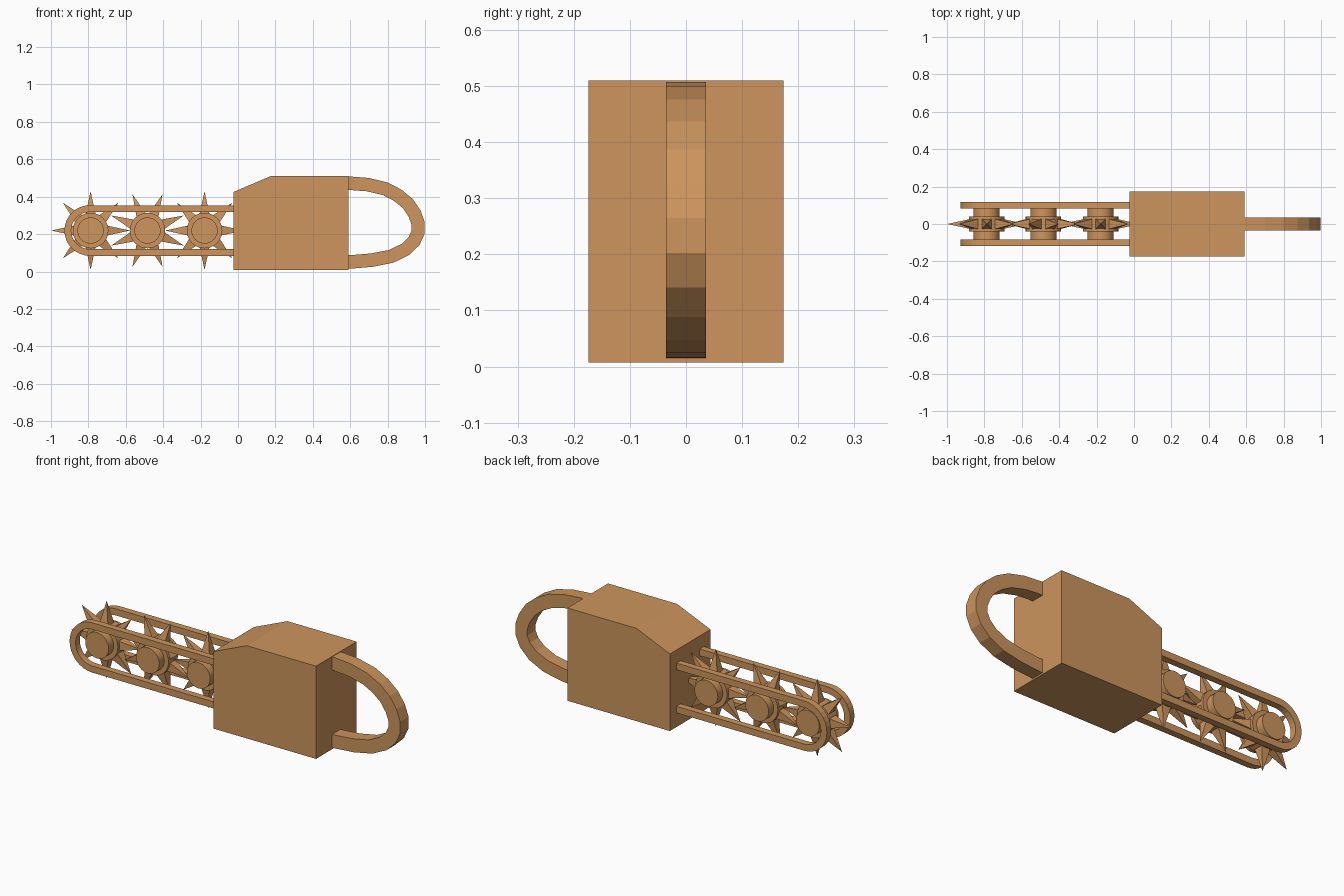
import bpy, bmesh, math
from mathutils import Matrix, Vector

cube = bpy.data.objects.get("Cube")
if cube:
    bpy.data.objects.remove(cube, do_unlink=True)

mat = bpy.data.materials.new("warm_tan")
mat.use_nodes = True
TAN = (0.61, 0.30, 0.11, 1)
mat.diffuse_color = TAN
mat.node_tree.nodes["Principled BSDF"].inputs["Base Color"].default_value = TAN


def finish(name, bm, smooth=False):
    bmesh.ops.recalc_face_normals(bm, faces=bm.faces)
    mesh = bpy.data.meshes.new(name)
    bm.to_mesh(mesh)
    bm.free()
    mesh.materials.append(mat)
    ob = bpy.data.objects.new(name, mesh)
    bpy.context.collection.objects.link(ob)
    if smooth:
        bpy.ops.object.select_all(action='DESELECT')
        ob.select_set(True)
        bpy.context.view_layer.objects.active = ob
        bpy.ops.object.shade_smooth_by_angle(angle=math.radians(35))
    return ob


def extrude_profile(name, points, y0, y1):
    """Solid from a closed x/z outline, running from y0 to y1."""
    bm = bmesh.new()
    face = bm.faces.new([bm.verts.new((x, y0, z)) for x, z in points])
    out = bmesh.ops.extrude_face_region(bm, geom=[face])
    verts = [g for g in out["geom"] if isinstance(g, bmesh.types.BMVert)]
    bmesh.ops.translate(bm, verts=verts, vec=(0, y1 - y0, 0))
    return finish(name, bm)


def band(name, path, width, y0, y1):
    """Flat strip along an x/z path, thickened to the right of its direction."""
    bm = bmesh.new()
    rings = []
    for i, p in enumerate(path):
        a, b = path[max(i - 1, 0)], path[min(i + 1, len(path) - 1)]
        d = (Vector(b) - Vector(a)).normalized()
        if i in (0, len(path) - 1):
            d = Vector((math.copysign(1, d.x), 0))
        q = Vector(p) + Vector((d.y, -d.x)) * width
        rings.append([bm.verts.new(v) for v in (
            (p[0], y0, p[1]), (p[0], y1, p[1]), (q.x, y1, q.y), (q.x, y0, q.y))])
    for r, s in zip(rings, rings[1:]):
        for k in range(4):
            n = (k + 1) % 4
            bm.faces.new((r[k], r[n], s[n], s[k]))
    bm.faces.new(rings[0])
    bm.faces.new(rings[-1])
    return finish(name, bm)


# Motor housing with a sloped front top edge
extrude_profile("housing", [(-0.025, 0.007), (0.59, 0.007), (0.59, 0.51),
                            (0.175, 0.51), (-0.025, 0.425)], -0.174, 0.174)

# Looped rear handle
handle = [(0.57, 0.508), (0.61, 0.507), (0.70, 0.5), (0.80, 0.476), (0.875, 0.437),
          (0.935, 0.387), (0.976, 0.326), (0.998, 0.265), (0.998, 0.202),
          (0.97, 0.141), (0.915, 0.088), (0.83, 0.047), (0.72, 0.025),
          (0.61, 0.016), (0.57, 0.015)]
band("handle", handle, 0.072, -0.036, 0.036)

# Pair of guide rails with rounded tips
CZ, R = 0.219, 0.135
tip = [(-0.793 + R * math.cos(a), CZ + R * math.sin(a))
       for a in (math.pi * (1.5 - i / 16) for i in range(17))]
rail = [(0, CZ - R)] + tip + [(0, CZ + R)]
for side, y0 in (("right", -0.118), ("left", 0.082)):
    band("guide_rail_" + side, rail, 0.036, y0, y0 + 0.036)


# Spiked cutting wheels on short axles
def cylinder(name, x, radius, depth):
    bm = bmesh.new()
    m = Matrix.Translation((x, 0, CZ)) @ Matrix.Rotation(math.pi / 2, 4, 'X')
    bmesh.ops.create_cone(bm, cap_ends=True, segments=32, radius1=radius,
                          radius2=radius, depth=depth, matrix=m)
    finish(name, bm, smooth=True)


def spikes(name, x, turn):
    bm = bmesh.new()
    base, reach = 0.08, 0.21
    for i in range(8):
        m = (Matrix.Translation((x, 0, CZ))
             @ Matrix.Rotation(turn + i * math.pi / 4, 4, 'Y')
             @ Matrix.Translation((0, 0, (base + reach) / 2))
             @ Matrix.Rotation(math.pi / 4, 4, 'Z'))
        bmesh.ops.create_cone(bm, cap_ends=True, segments=4, radius1=0.04,
                              radius2=0, depth=reach - base, matrix=m)
    bmesh.ops.remove_doubles(bm, verts=bm.verts, dist=1e-5)
    finish(name, bm)


for label, x, turn in (("tip", -0.788, 0), ("middle", -0.484, math.pi / 8),
                       ("inner", -0.179, 0)):
    cylinder(label + "_axle", x, 0.07, 0.166)
    cylinder(label + "_wheel", x, 0.095, 0.08)
    spikes(label + "_spikes", x, turn)
